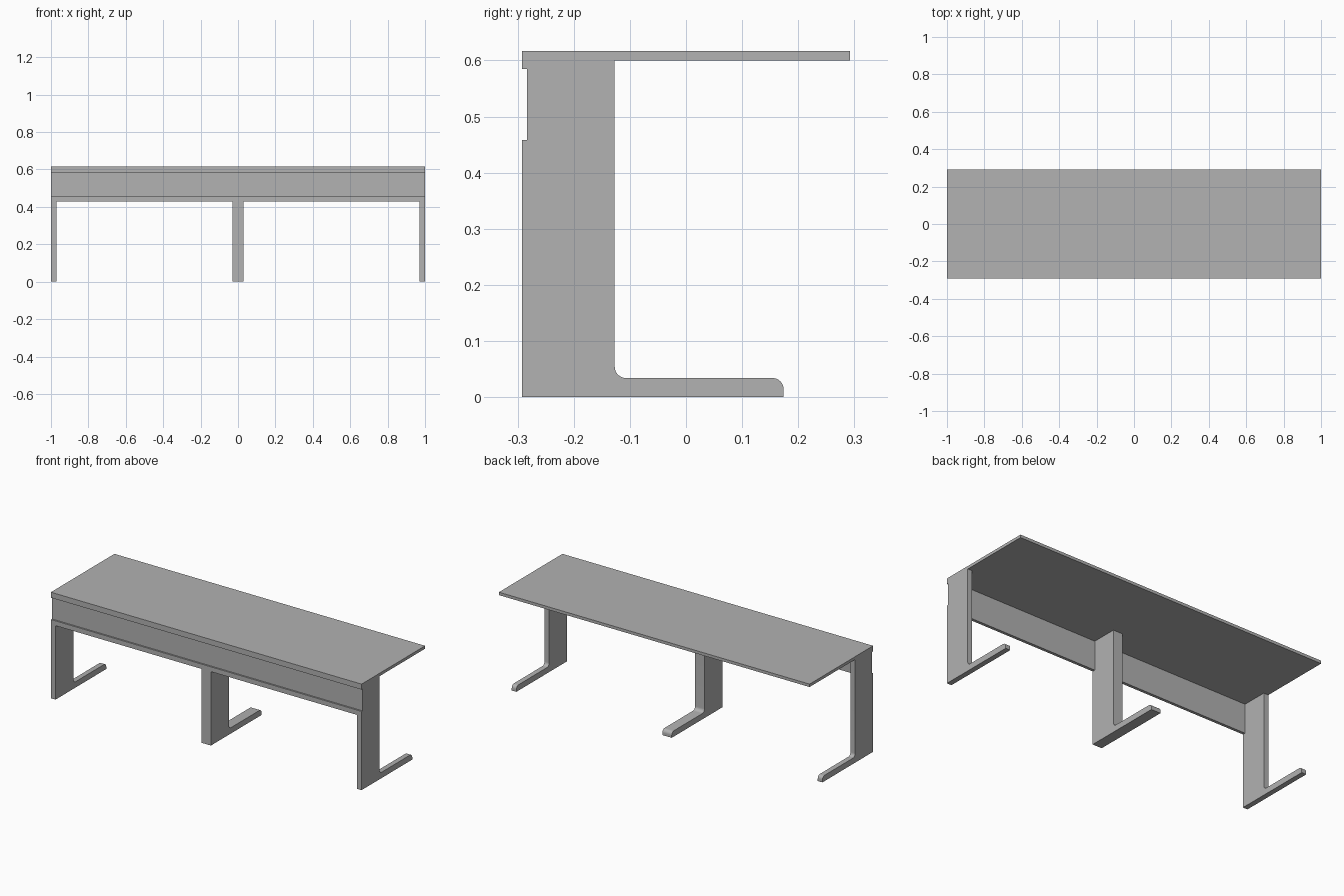
import bpy
import bmesh
from math import sin, cos, pi

cube = bpy.data.objects.get("Cube")
if cube:
    bpy.data.objects.remove(cube)

# Single grey finish
grey = bpy.data.materials.new("grey_laminate")
grey.use_nodes = True
colour = (0.445, 0.445, 0.445, 1)
grey.diffuse_color = colour
grey.node_tree.nodes["Principled BSDF"].inputs["Base Color"].default_value = colour

# Shared dimensions
FRONT, BACK = -0.292, 0.292
TOP, UNDERSIDE = 0.617, 0.60
PANEL_BOTTOM, PANEL_BACK = 0.43, -0.275
COLUMN_BACK, FOOT_END, FOOT_TOP = -0.127, 0.174, 0.034
RADIUS = 0.02


def arc(cy, cz, start, end, steps=8):
    """Points of a rounded corner in the side profile."""
    angles = [start + (end - start) * i / steps for i in range(steps + 1)]
    return [(cy + RADIUS * cos(a), cz + RADIUS * sin(a)) for a in angles]


def extrude_profile(name, profile, x_min, x_max):
    """Sweep a (y, z) outline along x."""
    bm = bmesh.new()
    face = bm.faces.new([bm.verts.new((x_min, y, z)) for y, z in profile])
    result = bmesh.ops.extrude_face_region(bm, geom=[face])
    verts = [v for v in result["geom"] if isinstance(v, bmesh.types.BMVert)]
    bmesh.ops.translate(bm, verts=verts, vec=(x_max - x_min, 0, 0))
    bmesh.ops.recalc_face_normals(bm, faces=bm.faces)
    mesh = bpy.data.meshes.new(name)
    bm.to_mesh(mesh)
    bm.free()
    mesh.materials.append(grey)
    obj = bpy.data.objects.new(name, mesh)
    bpy.context.collection.objects.link(obj)
    bpy.ops.object.select_all(action="DESELECT")
    obj.select_set(True)
    bpy.context.view_layer.objects.active = obj
    bpy.ops.object.shade_smooth_by_angle(angle=pi / 6)
    return obj


# Worktop
extrude_profile("worktop", [(FRONT, UNDERSIDE), (BACK, UNDERSIDE),
                            (BACK, TOP), (FRONT, TOP)], -1, 1)

# Front panel with a shallow recessed band
RECESS, BAND_LOW, BAND_HIGH = -0.283, 0.458, 0.585
extrude_profile("front_panel", [
    (FRONT, PANEL_BOTTOM), (PANEL_BACK, PANEL_BOTTOM),
    (PANEL_BACK, UNDERSIDE), (FRONT, UNDERSIDE),
    (FRONT, BAND_HIGH), (RECESS, BAND_HIGH),
    (RECESS, BAND_LOW), (FRONT, BAND_LOW)], -1, 1)

# Legs: column notched around the panel, with a rounded foot
leg_profile = [(FRONT, 0), (FOOT_END, 0)]
leg_profile += arc(FOOT_END - RADIUS, FOOT_TOP - RADIUS, 0, pi / 2)
leg_profile += arc(COLUMN_BACK + RADIUS, FOOT_TOP + RADIUS, 1.5 * pi, pi)
leg_profile += [(COLUMN_BACK, UNDERSIDE), (PANEL_BACK, UNDERSIDE),
                (PANEL_BACK, PANEL_BOTTOM), (FRONT, PANEL_BOTTOM)]
for name, x_min, x_max in (("right_leg", -1, -0.97),
                           ("middle_leg", -0.03, 0.03),
                           ("left_leg", 0.97, 1)):
    extrude_profile(name, leg_profile, x_min, x_max)
